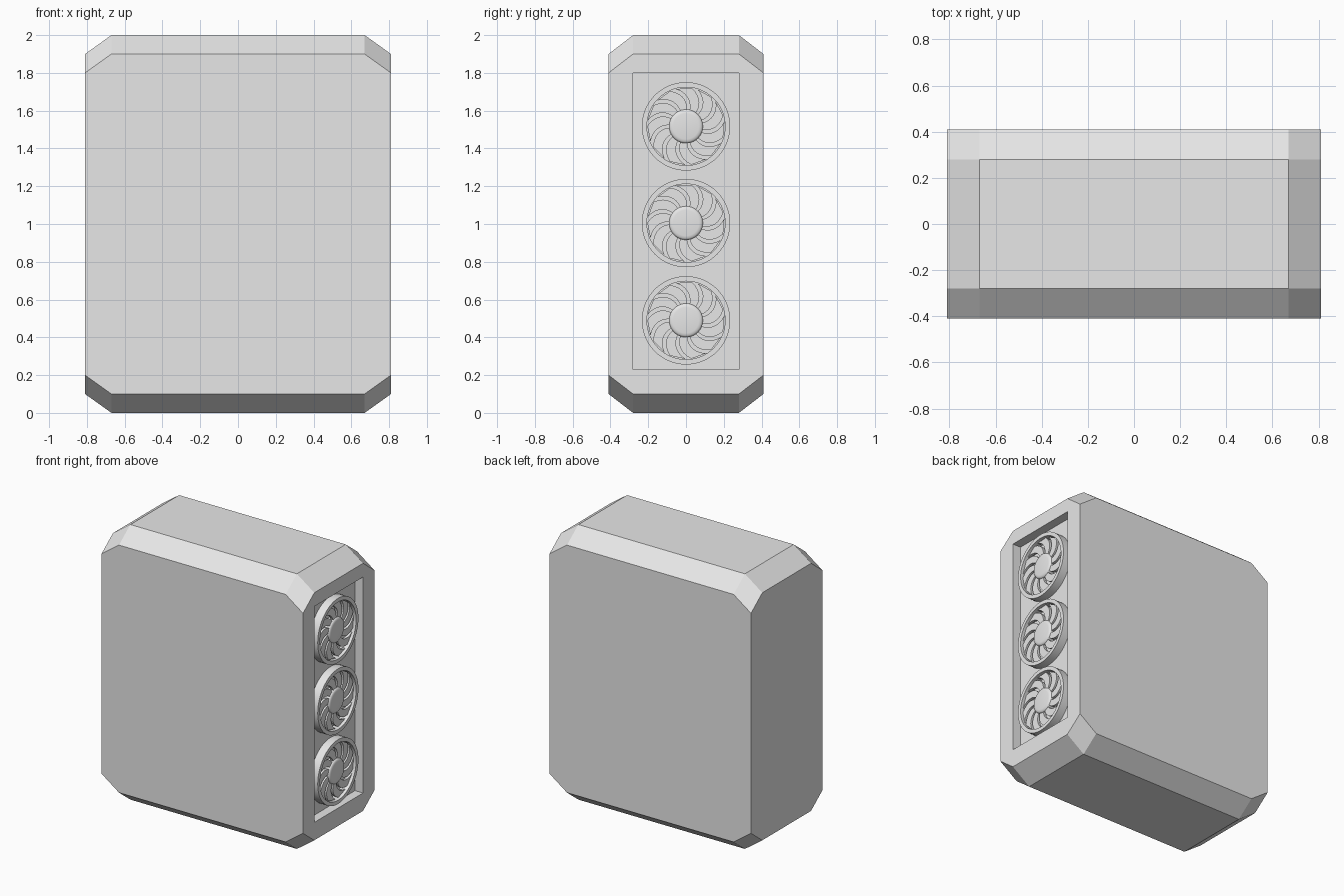
import bpy, bmesh
from math import cos, sin, radians, pi
from mathutils import Matrix, Vector

default = bpy.data.objects.get("Cube")
if default:
    bpy.data.objects.remove(default, do_unlink=True)

grey = bpy.data.materials.new("light_grey")
grey.use_nodes = True
colour = (0.8, 0.8, 0.8, 1)
grey.diffuse_color = colour
grey.node_tree.nodes["Principled BSDF"].inputs["Base Color"].default_value = colour

FACE = 0.81      # x of the vented side
FLOOR = 0.745    # x of the recess floor
BLADES = 11


def make_mesh(name, bm):
    bmesh.ops.recalc_face_normals(bm, faces=bm.faces)
    mesh = bpy.data.meshes.new(name)
    bm.to_mesh(mesh)
    bm.free()
    mesh.materials.append(grey)
    return mesh


def add_object(name, mesh, location=(0, 0, 0), smooth=False):
    obj = bpy.data.objects.new(name, mesh)
    obj.location = location
    bpy.context.collection.objects.link(obj)
    if smooth:
        bpy.ops.object.select_all(action='DESELECT')
        obj.select_set(True)
        bpy.context.view_layer.objects.active = obj
        bpy.ops.object.shade_smooth_by_angle(angle=radians(35))
    return obj


def lathe(name, profile, closed, steps=56):
    """Spin (x, radius) points around the x axis."""
    bm = bmesh.new()
    verts = [bm.verts.new((x, r, 0)) for x, r in profile]
    edges = [bm.edges.new(pair) for pair in zip(verts, verts[1:])]
    if closed:
        edges.append(bm.edges.new((verts[-1], verts[0])))
    bmesh.ops.spin(bm, geom=verts + edges, cent=(0, 0, 0), axis=(1, 0, 0),
                   angle=2 * pi, steps=steps)
    bmesh.ops.remove_doubles(bm, verts=bm.verts, dist=0.0005)
    return make_mesh(name, bm)


# Case: box whose top and bottom edges are chamfered, vertical edges sharp
bm = bmesh.new()
for sx in (-1, 1):
    for sy in (-1, 1):
        for sz in (-1, 1):
            for x, y, z in ((0.67, 0.28, 1), (0.67, 0.41, 0.9),
                            (FACE, 0.41, 0.8), (FACE, 0.28, 0.9)):
                bm.verts.new((sx * x, sy * y, 1 + sz * z))
bmesh.ops.convex_hull(bm, input=bm.verts)
bmesh.ops.dissolve_limit(bm, angle_limit=radians(1), verts=bm.verts, edges=bm.edges)
case = add_object("case", make_mesh("case", bm))

# Fan recess cut into the left side
bm = bmesh.new()
bmesh.ops.create_cube(bm, size=1, matrix=Matrix.Translation((FLOOR + 0.1, 0, 1.015))
                      @ Matrix.Diagonal((0.2, 0.56, 1.57, 1)))
cutter = add_object("recess_cutter", make_mesh("recess_cutter", bm))
cutter.hide_render = True
cut = case.modifiers.new("recess", 'BOOLEAN')
cut.operation = 'DIFFERENCE'
cut.solver = 'EXACT'
cut.object = cutter
bpy.context.view_layer.objects.active = case
bpy.ops.object.modifier_apply(modifier=cut.name)
bpy.data.objects.remove(cutter, do_unlink=True)

# Fan parts, with x measured out from the recess floor
ring = lathe("fan_ring", [(-0.002, 0.207), (0.06, 0.207), (0.06, 0.234), (-0.002, 0.234)], True)
hub = lathe("fan_hub", [(-0.002, 0.09), (0.04, 0.09), (0.047, 0.087), (0.052, 0.08),
                        (0.054, 0.068), (0.055, 0)], False)

# Curved blades swept around the hub
bm = bmesh.new()
for i in range(BLADES):
    start = 2 * pi * i / BLADES

    def edge_point(t, offset):
        radius = 0.08 + 0.125 * t
        angle = start + radians(offset + 28 * t * t)
        return Vector((0.022, radius * cos(angle), radius * sin(angle)))

    ts = [k / 8 for k in range(9)]
    low = [bm.verts.new(edge_point(t, -12)) for t in ts]
    high = [bm.verts.new(edge_point(t, 12)) for t in ts]
    strip = [bm.faces.new((low[k], low[k + 1], high[k + 1], high[k])) for k in range(8)]
    raised = bmesh.ops.extrude_face_region(bm, geom=strip, use_keep_orig=True)["geom"]
    bmesh.ops.translate(bm, vec=(0.02, 0, 0),
                        verts=[v for v in raised if isinstance(v, bmesh.types.BMVert)])
blades = make_mesh("fan_blades", bm)

# Three fans stacked in the recess
for label, z in (("lower", 0.49), ("middle", 1.005), ("upper", 1.517)):
    for part, mesh in (("ring", ring), ("hub", hub), ("blades", blades)):
        add_object(f"{label}_fan_{part}", mesh, (FLOOR, 0, z), part != "blades")
